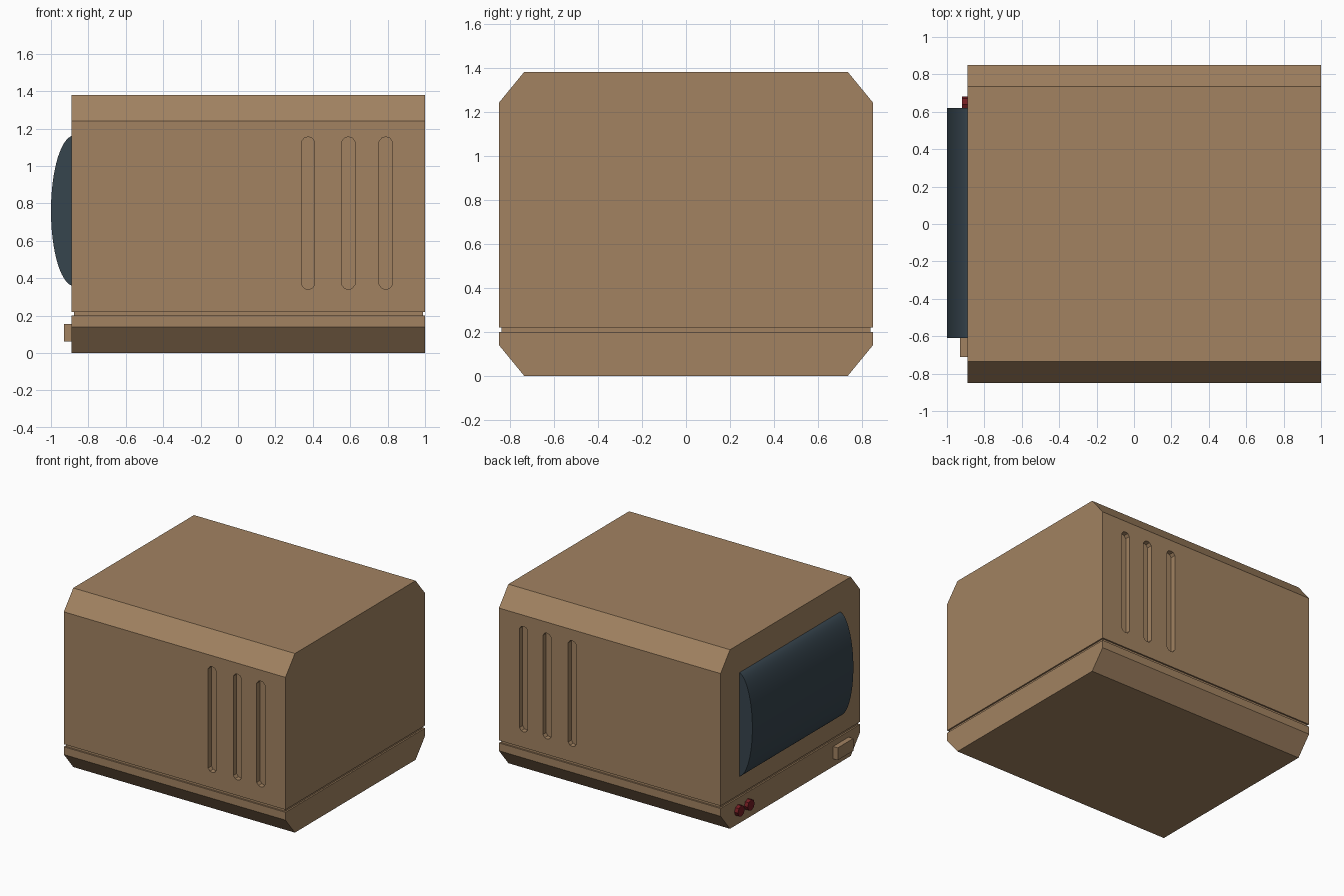
import bpy, bmesh, math

if "Cube" in bpy.data.objects:
    bpy.data.objects.remove(bpy.data.objects["Cube"])


def material(name, rgb):
    m = bpy.data.materials.new(name)
    m.diffuse_color = (*rgb, 1)
    m.use_nodes = True
    m.node_tree.nodes["Principled BSDF"].inputs["Base Color"].default_value = m.diffuse_color
    return m


TAN = material("tan_plastic", (0.36, 0.225, 0.12))
GLASS = material("dark_glass", (0.037, 0.058, 0.075))
RED = material("red_plastic", (0.17, 0.012, 0.016))


def loft(name, rings, mat):
    """Skin a closed solid through rings of equal point count."""
    bm = bmesh.new()
    loops = [[bm.verts.new(p) for p in ring] for ring in rings]
    n = len(loops[0])
    for a, b in zip(loops, loops[1:]):
        for i in range(n):
            j = (i + 1) % n
            bm.faces.new((a[i], a[j], b[j], b[i]))
    bm.faces.new(loops[0])
    bm.faces.new(loops[-1])
    bmesh.ops.recalc_face_normals(bm, faces=bm.faces)
    mesh = bpy.data.meshes.new(name)
    bm.to_mesh(mesh)
    bm.free()
    mesh.materials.append(mat)
    obj = bpy.data.objects.new(name, mesh)
    bpy.context.collection.objects.link(obj)
    return obj


def activate(obj):
    bpy.ops.object.select_all(action='DESELECT')
    obj.select_set(True)
    bpy.context.view_layer.objects.active = obj


# Case: chamfered long edges with a shallow seam running round it
X0, X1, GROOVE = -0.89, 1.0, 0.012
levels = [(0, 0, 0.735), (0.14, 0, 0.85), (0.20, 0, 0.85),
          (0.20, GROOVE, 0.85 - GROOVE), (0.22, GROOVE, 0.85 - GROOVE),
          (0.22, 0, 0.85), (1.24, 0, 0.85), (1.38, 0, 0.735)]
case = loft("monitor_case",
            [[(X0 + g, -hy, z), (X1 - g, -hy, z), (X1 - g, hy, z), (X0 + g, hy, z)]
             for z, g, hy in levels], TAN)

# Vent slots: three cut into each side
slot = [(-0.035, 0.365), (-0.02, 0.345), (0, 0.34), (0.02, 0.345), (0.035, 0.365),
        (0.035, 1.13), (0.02, 1.15), (0, 1.155), (-0.02, 1.15), (-0.035, 1.13)]
for side in (-1, 1):
    for cx in (0.375, 0.59, 0.79):
        cutter = loft("vent_cutter",
                      [[(cx + x, side * y, z) for x, z in slot] for y in (0.81, 0.9)], TAN)
        cutter.hide_render = True
        mod = case.modifiers.new("vent", 'BOOLEAN')
        mod.operation = 'DIFFERENCE'
        mod.solver = 'EXACT'
        mod.object = cutter
        activate(case)
        bpy.ops.object.modifier_apply(modifier=mod.name)
        bpy.data.objects.remove(cutter)

# Screen: bulging half-elliptical tube face
arc = [(-0.875 - 0.125 * math.sin(math.pi * i / 32),
        0.76 + 0.403 * math.cos(math.pi * i / 32)) for i in range(33)]
screen = loft("screen", [[(x, y, z) for x, z in arc] for y in (-0.61, 0.62)], GLASS)
activate(screen)
bpy.ops.object.shade_smooth_by_angle(angle=math.radians(35))

# Power switch
loft("power_switch",
     [[(x, -0.71, 0.06), (x, -0.52, 0.06), (x, -0.52, 0.155), (x, -0.71, 0.155)]
      for x in (-0.93, -0.88)], TAN)

# Control knobs
for cy in (0.64, 0.52):
    loft("control_knob",
         [[(x, cy + 0.042 * math.cos(math.tau * i / 8), 0.108 + 0.042 * math.sin(math.tau * i / 8))
           for i in range(8)] for x in (-0.92, -0.88)], RED)
